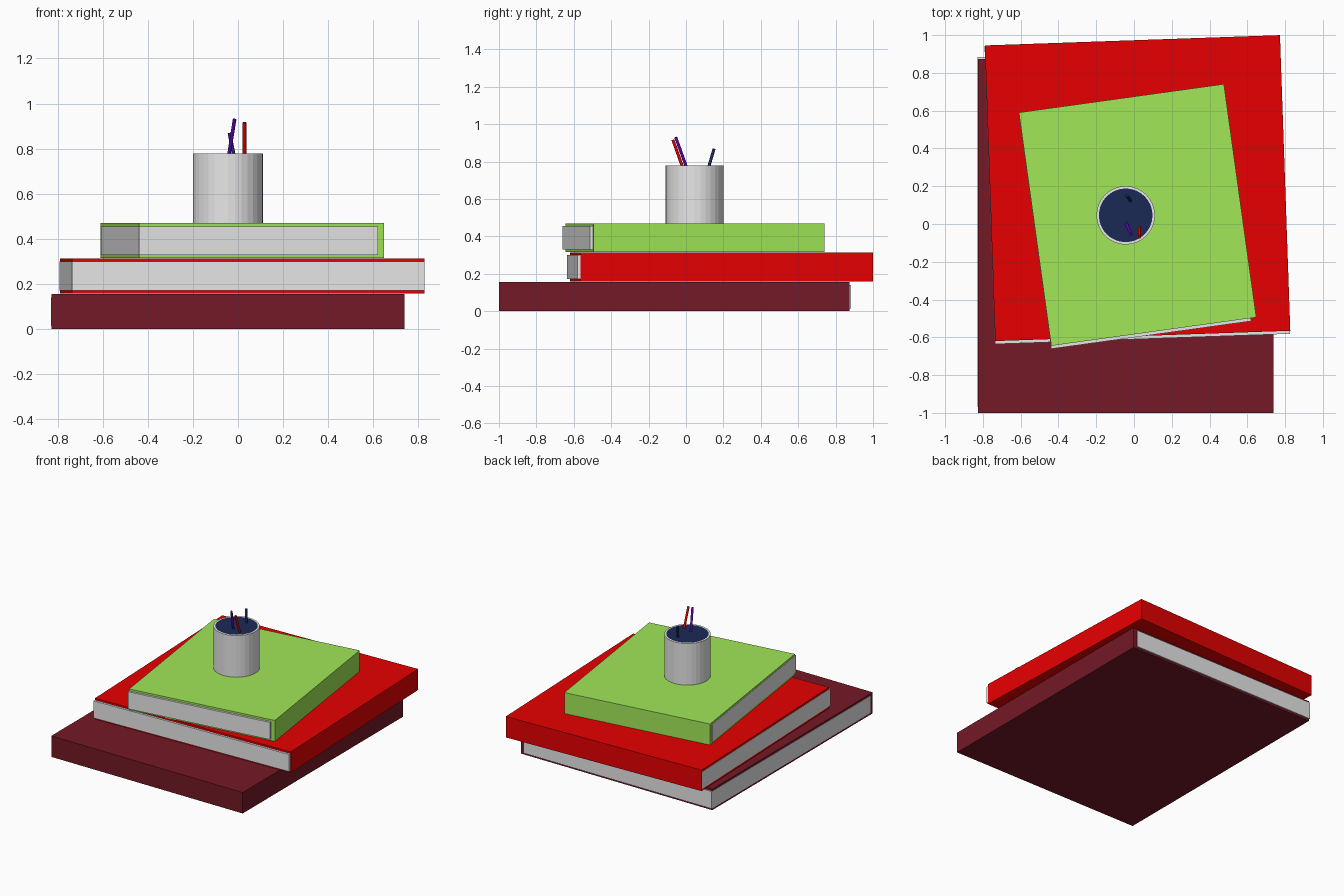
import bpy, bmesh, math
from mathutils import Vector, Matrix

cube = bpy.data.objects.get("Cube")
if cube:
    bpy.data.objects.remove(cube, do_unlink=True)


def material(name, r, g, b):
    """Flat colour given as display values 0-255, stored as linear."""
    col = [((c / 255 + 0.055) / 1.055) ** 2.4 if c > 10 else c / 3295
           for c in (r, g, b)] + [1]
    m = bpy.data.materials.new(name)
    m.use_nodes = True
    m.diffuse_color = col
    m.node_tree.nodes["Principled BSDF"].inputs["Base Color"].default_value = col
    return m


maroon = material("maroon", 117, 25, 38)
red = material("red", 233, 0, 1)
green = material("green", 162, 233, 88)
grey = material("light grey", 233, 233, 233)
navy = material("navy", 26, 41, 86)
purple = material("purple", 94, 4, 190)


def finish(name, bm, mats):
    mesh = bpy.data.meshes.new(name)
    bm.to_mesh(mesh)
    bm.free()
    for m in mats:
        mesh.materials.append(m)
    ob = bpy.data.objects.new(name, mesh)
    bpy.context.collection.objects.link(ob)
    return ob


def box(name, lo, hi, mat):
    lo, hi = Vector(lo), Vector(hi)
    bm = bmesh.new()
    bmesh.ops.create_cube(bm, size=1)
    for v in bm.verts:
        v.co = (lo + hi) / 2 + v.co * (hi - lo)
    return finish(name, bm, [mat])


def book(name, center, width, depth, z, angle, mat, page_side, margin, lip):
    """Cover block with pages on its -x side and, standing out by lip, on one end."""
    height, w, d = 0.155, width / 2, depth / 2
    low, high = 0.014, height - 0.014
    cover = box(name + "_cover", (-w, -d, 0), (w, d, height), mat)
    ends = sorted((page_side * (d - 0.001), page_side * (d + lip)))
    end = box(name + "_end_pages", (-w, ends[0], low), (w - margin, ends[1], high), grey)
    inner = sorted((page_side * (d + lip), -page_side * (d - margin)))
    side = box(name + "_side_pages", (-w - 0.002, inner[0], low),
               (-w + 0.002, inner[1], high), grey)
    for ob in (cover, end, side):
        ob.location = (*center, z)
        ob.rotation_euler.z = math.radians(angle)


# Stack of books, bottom to top
book("bottom_book", (-0.044, -0.063), 1.565, 1.874, 0, 0, maroon, 1, 0.03, 0.009)
book("middle_book", (0.019, 0.19), 1.563, 1.566, 0.158, 2, red, -1, 0.002, 0.016)
book("top_book", (0.019, 0.048), 1.096, 1.247, 0.315, 7.9, green, -1, 0.03, 0.016)

# Pencil cup: cylinder with a dark opening inset in its top
bm = bmesh.new()
bmesh.ops.create_cone(bm, cap_ends=True, segments=32, radius1=0.155, radius2=0.155,
                      depth=0.308, matrix=Matrix.Translation((-0.044, 0.046, 0.624)))
top = max(bm.faces, key=lambda f: f.calc_center_median().z)
bmesh.ops.inset_region(bm, faces=[top], thickness=0.013)
top.material_index = 1
finish("pencil_cup", bm, [grey, navy])


# Pencils leaning out of the cup
def pencil(name, foot, tip, mat):
    foot, tip = Vector(foot), Vector(tip)
    axis = tip - foot
    foot = foot - axis * 0.2
    bm = bmesh.new()
    spin = axis.to_track_quat("Z", "Y").to_matrix().to_4x4()
    bmesh.ops.create_cone(bm, cap_ends=True, segments=12, radius1=0.008, radius2=0.008,
                          depth=(tip - foot).length,
                          matrix=Matrix.Translation((foot + tip) / 2) @ spin)
    finish(name, bm, [mat])


pencil("red_pencil", (0.029, -0.022, 0.78), (0.029, -0.07, 0.916), red)
pencil("purple_pencil", (-0.039, -0.001, 0.78), (-0.015, -0.055, 0.93), purple)
pencil("navy_pencil", (-0.02, 0.124, 0.78), (-0.038, 0.15, 0.868), navy)
